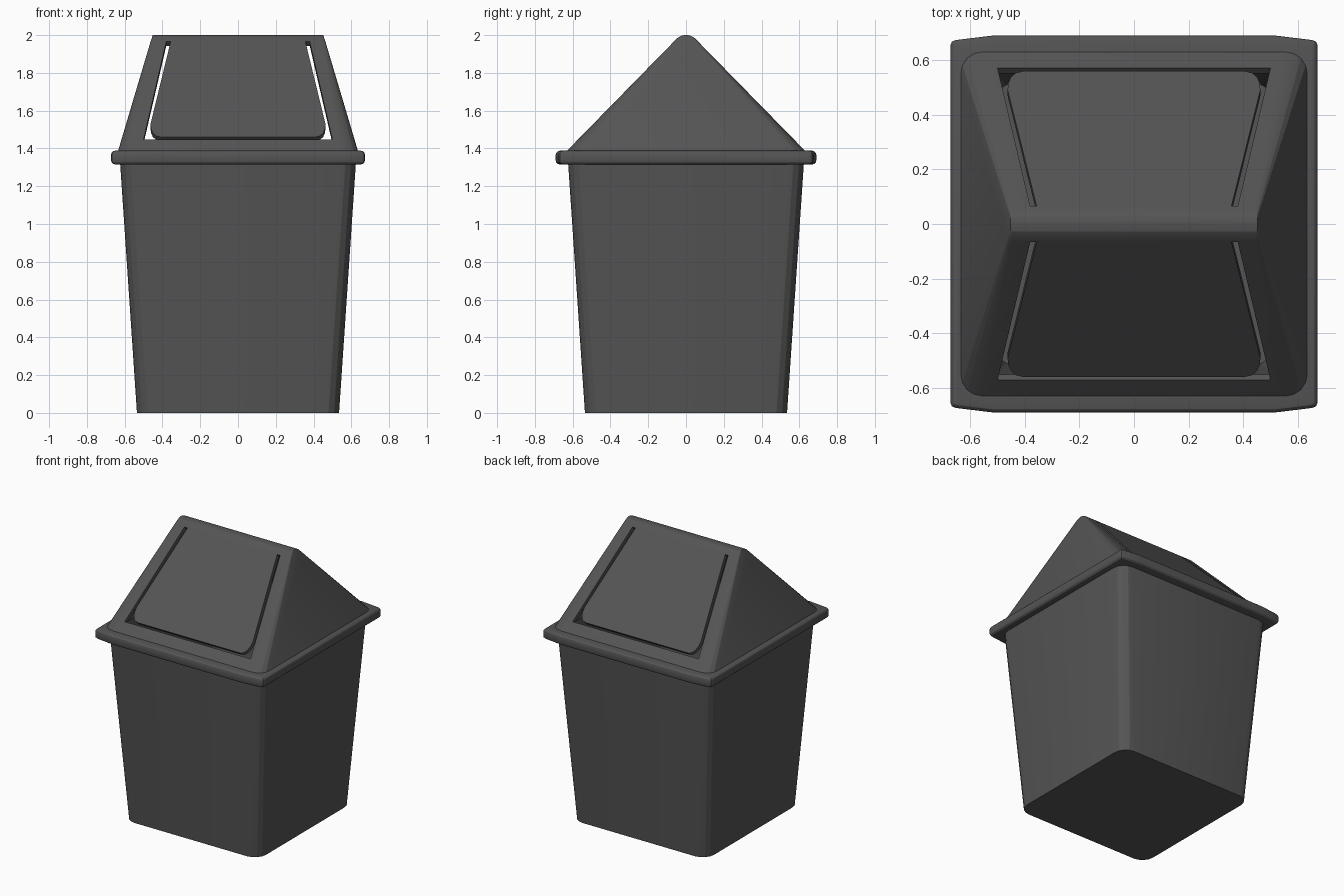
import bpy, bmesh
from math import cos, sin, pi

if "Cube" in bpy.data.objects:
    bpy.data.objects.remove(bpy.data.objects["Cube"])


def finish(name, bm):
    bmesh.ops.recalc_face_normals(bm, faces=bm.faces)
    me = bpy.data.meshes.new(name)
    bm.to_mesh(me)
    bm.free()
    ob = bpy.data.objects.new(name, me)
    bpy.context.collection.objects.link(ob)
    return ob


def skin(name, rings):
    """Join rings of points with quads and cap both ends."""
    bm = bmesh.new()
    rings = [[bm.verts.new(p) for p in ring] for ring in rings]
    n = len(rings[0])
    for a, b in zip(rings, rings[1:]):
        for i in range(n):
            j = (i + 1) % n
            bm.faces.new((a[i], a[j], b[j], b[i]))
    bm.faces.new(rings[0])
    bm.faces.new(rings[-1])
    return finish(name, bm)


def rounded_rect(hx, hy, r, seg=4):
    pts = []
    for k, (sx, sy) in enumerate([(1, 1), (-1, 1), (-1, -1), (1, -1)]):
        for i in range(seg + 1):
            a = (k + i / seg) * pi / 2
            pts.append((sx * (hx - r) + r * cos(a), sy * (hy - r) + r * sin(a)))
    return pts


def loft(name, sections):
    """Skin (half x, half y, corner radius, z) sections."""
    return skin(name, [[(x, y, z) for x, y in rounded_rect(hx, hy, r)]
                       for hx, hy, r, z in sections])


def prism(name, pts, lo, hi):
    return skin(name, [[(x, y, z) for x, y in pts] for z in (lo, hi)])


def slope_cutter(name, half):
    """Front outline (x, z) swept square to both roof slopes, mirrored in x."""
    pts = half + [(-x, z) for x, z in reversed(half)]
    return skin(name, [[(x, y, z + abs(y) - (0.638 - (z - 1.38) * 0.979)) for x, z in pts]
                       for y in (-1, 0, 1)])


def apply(ob, mod):
    bpy.context.view_layer.objects.active = ob
    bpy.ops.object.modifier_apply(modifier=mod.name)


def boolean(ob, cutter, op):
    m = ob.modifiers.new("cut", 'BOOLEAN')
    m.object, m.operation, m.solver = cutter, op, 'EXACT'
    apply(ob, m)
    bpy.data.objects.remove(cutter)


# Tapered hollow bin
body = loft("bin_body", [(0.535, 0.535, 0.09, 0), (0.626, 0.626, 0.09, 1.35),
                         (0.606, 0.606, 0.075, 1.35), (0.515, 0.515, 0.075, 0.02)])

# Lid rim, bowed slightly outward on front and back
quarter = [(0.672, 0.655), (0.667, 0.668), (0.652, 0.674), (0.52, 0.69)]
outline = (quarter + [(-x, y) for x, y in reversed(quarter)]
           + [(-x, -y) for x, y in quarter] + [(x, -y) for x, y in reversed(quarter)])
rim = prism("lid_rim", outline, 1.315, 1.388)
bev = rim.modifiers.new("round", 'BEVEL')
bev.width, bev.segments, bev.limit_method, bev.angle_limit = 0.022, 3, 'ANGLE', 1.0
apply(rim, bev)
boolean(rim, prism("rim_cutter", rounded_rect(0.608, 0.608, 0.07), 1.2, 1.5), 'DIFFERENCE')

# Roof-shaped lid hood, as a shell from inner peak to outer ridge
hood = loft("lid_hood", [(0.43, 0.03, 0.005, 1.955), (0.608, 0.597, 0.06, 1.38),
                         (0.637, 0.638, 0.08, 1.38), (0.463, 0.065, 0.015, 1.965),
                         (0.456, 0.045, 0.01, 1.985), (0.453, 0.027, 0.008, 1.996),
                         (0.452, 0.01, 0.005, 2.0)])

# Swing flaps, cut from the same shell so they lie flush with the hood
flap = hood.copy()
flap.data = hood.data.copy()
flap.name = "swing_flap"
bpy.context.collection.objects.link(flap)
boolean(flap, slope_cutter("flap_cutter", [
    (0.357, 1.965), (0.463, 1.53), (0.461, 1.505), (0.451, 1.482), (0.433, 1.466),
    (0.408, 1.46)]), 'INTERSECT')

# Openings front and back
boolean(hood, slope_cutter("opening_cutter", [(0.38, 1.965), (0.5, 1.447)]), 'DIFFERENCE')

# Dark plastic
dark = bpy.data.materials.new("dark_plastic")
dark.diffuse_color = (0.09, 0.09, 0.09, 1)
dark.use_nodes = True
dark.node_tree.nodes["Principled BSDF"].inputs["Base Color"].default_value = dark.diffuse_color
for ob in (body, rim, hood, flap):
    ob.data.materials.clear()
    ob.data.materials.append(dark)
    for p in ob.data.polygons:
        p.material_index = 0
    bpy.ops.object.select_all(action='DESELECT')
    ob.select_set(True)
    bpy.context.view_layer.objects.active = ob
    bpy.ops.object.shade_smooth_by_angle(angle=0.3)
